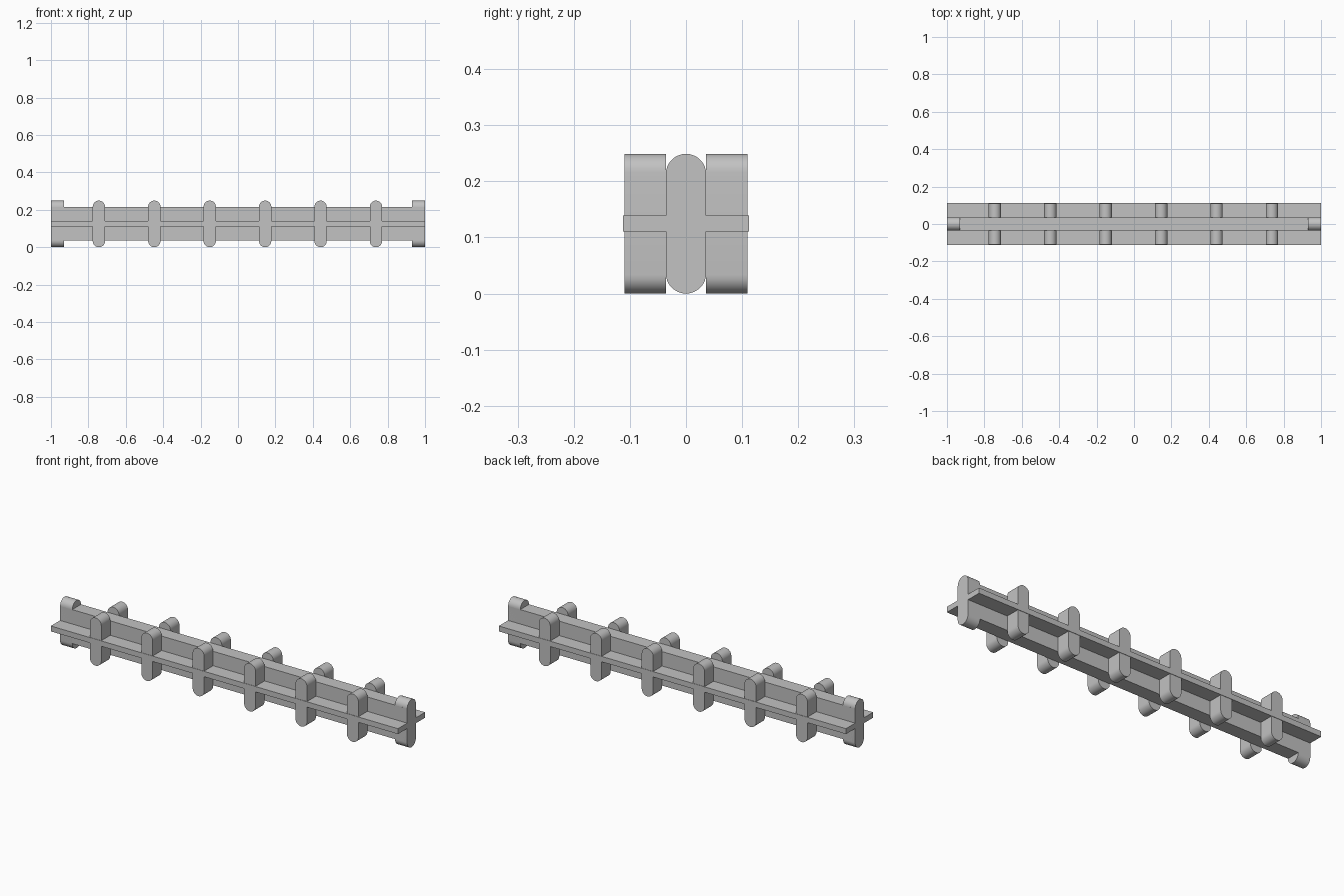
import bpy
import bmesh
import math

cube = bpy.data.objects.get("Cube")
if cube:
    bpy.data.objects.remove(cube, do_unlink=True)

HEIGHT = 0.249
MID = HEIGHT / 2

grey = bpy.data.materials.new("mid grey")
grey.use_nodes = True
GREY = (0.54, 0.54, 0.54, 1)
grey.diffuse_color = GREY
grey.node_tree.nodes["Principled BSDF"].inputs["Base Color"].default_value = GREY


def prism(name, outline, axis, start, end):
    """Extrude a closed (u, z) outline along the x or y axis."""
    bm = bmesh.new()
    verts = [bm.verts.new((start, u, z) if axis == "x" else (u, start, z))
             for u, z in outline]
    face = bm.faces.new(verts)
    extruded = bmesh.ops.extrude_face_region(bm, geom=[face])["geom"]
    offset = (end - start, 0, 0) if axis == "x" else (0, end - start, 0)
    bmesh.ops.translate(bm, vec=offset,
                        verts=[g for g in extruded if isinstance(g, bmesh.types.BMVert)])
    bmesh.ops.recalc_face_normals(bm, faces=bm.faces)
    mesh = bpy.data.meshes.new(name)
    bm.to_mesh(mesh)
    bm.free()
    mesh.materials.append(grey)
    obj = bpy.data.objects.new(name, mesh)
    bpy.context.collection.objects.link(obj)
    bpy.ops.object.select_all(action="DESELECT")
    obj.select_set(True)
    bpy.context.view_layer.objects.active = obj
    bpy.ops.object.shade_smooth_by_angle(angle=math.radians(30))
    return obj


def rectangle(half_width, low, high):
    return [(-half_width, low), (half_width, low), (half_width, high), (-half_width, high)]


def rounded_bar(centre, radius, steps=16):
    """Upright bar outline with half-round top and bottom."""
    points = []
    for base, z in ((0, HEIGHT - radius), (math.pi, radius)):
        for i in range(steps + 1):
            a = base + math.pi * i / steps
            points.append((centre + radius * math.cos(a), z + radius * math.sin(a)))
    return points


# Central beam and horizontal flange
prism("core_beam", rectangle(0.036, 0.037, 0.214), "x", -1, 1)
prism("flange", rectangle(0.112, MID - 0.0135, MID + 0.0145), "x", -1, 1)

# Rounded lugs at both ends
for side, label in ((-1, "right"), (1, "left")):
    prism(f"{label}_end_lug", rounded_bar(0, 0.036), "x", side, side * 0.93)

# Rows of rounded ribs on the front and back
for i in range(6):
    x = -0.003 + (i - 2.5) * 0.2963
    for side, label in ((-1, "front"), (1, "back")):
        prism(f"{label}_rib_{i + 1}", rounded_bar(x, 0.033), "y", side * 0.036, side * 0.11)
